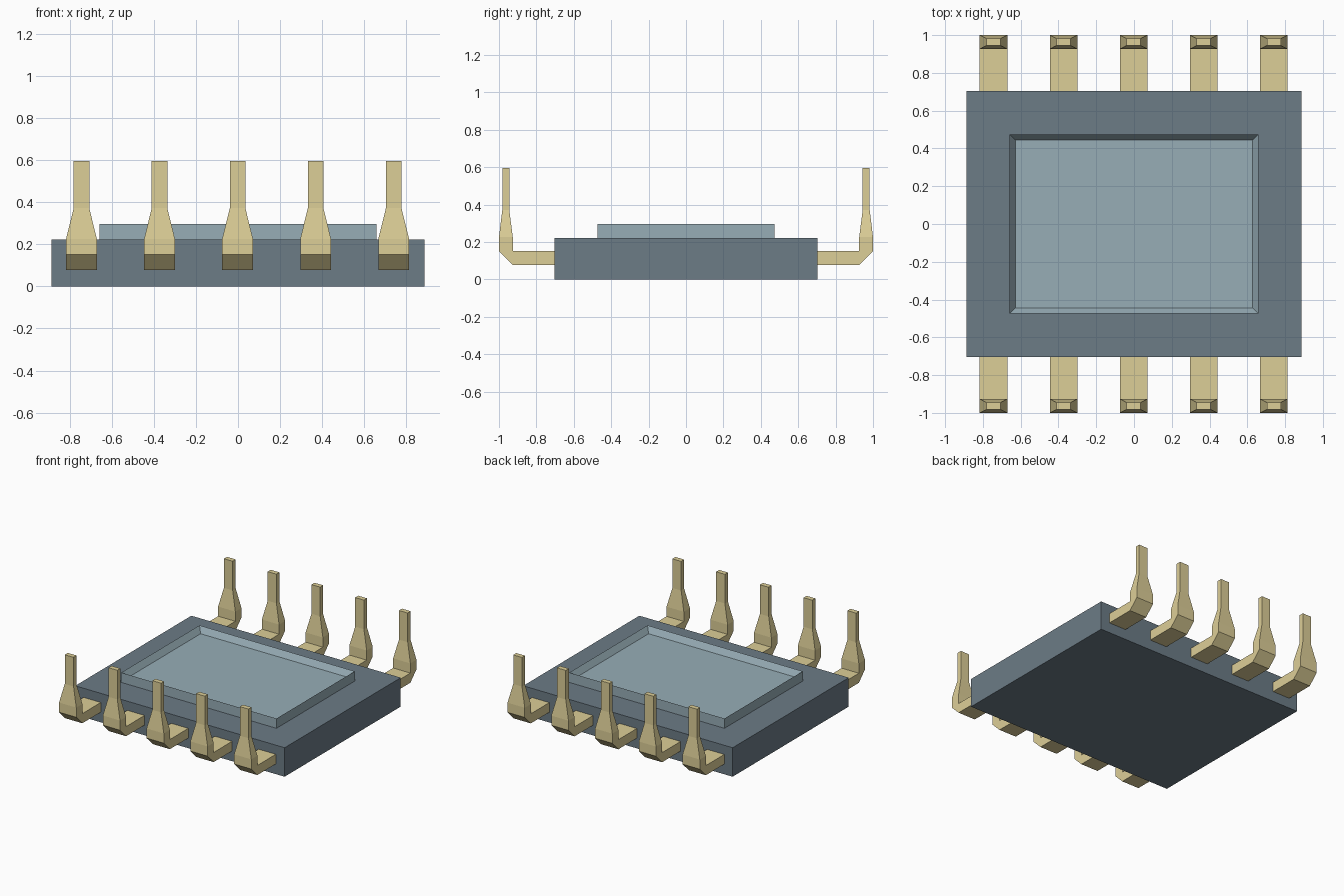
import bpy, bmesh

if "Cube" in bpy.data.objects:
    bpy.data.objects.remove(bpy.data.objects["Cube"])


def material(name, rgb):
    m = bpy.data.materials.new(name)
    m.diffuse_color = (*rgb, 1)
    m.use_nodes = True
    m.node_tree.nodes["Principled BSDF"].inputs["Base Color"].default_value = m.diffuse_color
    return m


def make_object(name, bm, mat):
    bmesh.ops.recalc_face_normals(bm, faces=bm.faces)
    me = bpy.data.meshes.new(name)
    bm.to_mesh(me)
    bm.free()
    me.materials.append(mat)
    ob = bpy.data.objects.new(name, me)
    bpy.context.collection.objects.link(ob)
    return ob


def box(hx, hy, z0, z1):
    bm = bmesh.new()
    bmesh.ops.create_cube(bm, size=1)
    for v in bm.verts:
        v.co = (v.co.x * 2 * hx, v.co.y * 2 * hy, z0 if v.co.z < 0 else z1)
    bm.normal_update()
    return bm


slate = material("slate", (0.15, 0.20, 0.24))
pale = material("pale_blue", (0.31, 0.42, 0.47))
gold = material("gold", (0.72, 0.62, 0.31))

# Package body
make_object("body", box(0.8875, 0.703, 0, 0.222), slate)

# Lid with a shallow recess in its top
bm = box(0.658, 0.474, 0.222, 0.297)
top = max(bm.faces, key=lambda f: f.calc_center_median().z)
bmesh.ops.inset_region(bm, faces=[top], thickness=0.042)
for v in top.verts:
    v.co.z -= 0.045
make_object("lid", bm, pale)

# Pin sections along the bend: outer (y, z), inner (y, z), half width
SECTIONS = [
    ((0.700, 0.078), (0.700, 0.152), 0.073),
    ((0.926, 0.078), (0.926, 0.152), 0.073),
    ((1.000, 0.152), (0.926, 0.152), 0.073),
    ((1.000, 0.226), (0.926, 0.226), 0.073),
    ((0.982, 0.372), (0.945, 0.372), 0.037),
    ((0.982, 0.595), (0.945, 0.595), 0.037),
]


def pin(name, x):
    bm = bmesh.new()
    rings = [[bm.verts.new((x + s * w, *p))
              for s, p in ((-1, o), (1, o), (1, i), (-1, i))]
             for o, i, w in SECTIONS]
    for a, b in zip(rings, rings[1:]):
        for k in range(4):
            n = (k + 1) % 4
            bm.faces.new((a[k], a[n], b[n], b[k]))
    bm.faces.new(rings[0])
    bm.faces.new(rings[-1])
    # Close the inner corner of the bend
    bmesh.ops.remove_doubles(bm, verts=bm.verts, dist=0.001)
    ob = make_object(name, bm, gold)
    mir = ob.modifiers.new("front_and_back", 'MIRROR')
    mir.use_axis = (False, True, False)


# Five pins per side
for n in range(5):
    pin(f"pin_pair_{n + 1}", (n - 2) * 0.371 - 0.002)
